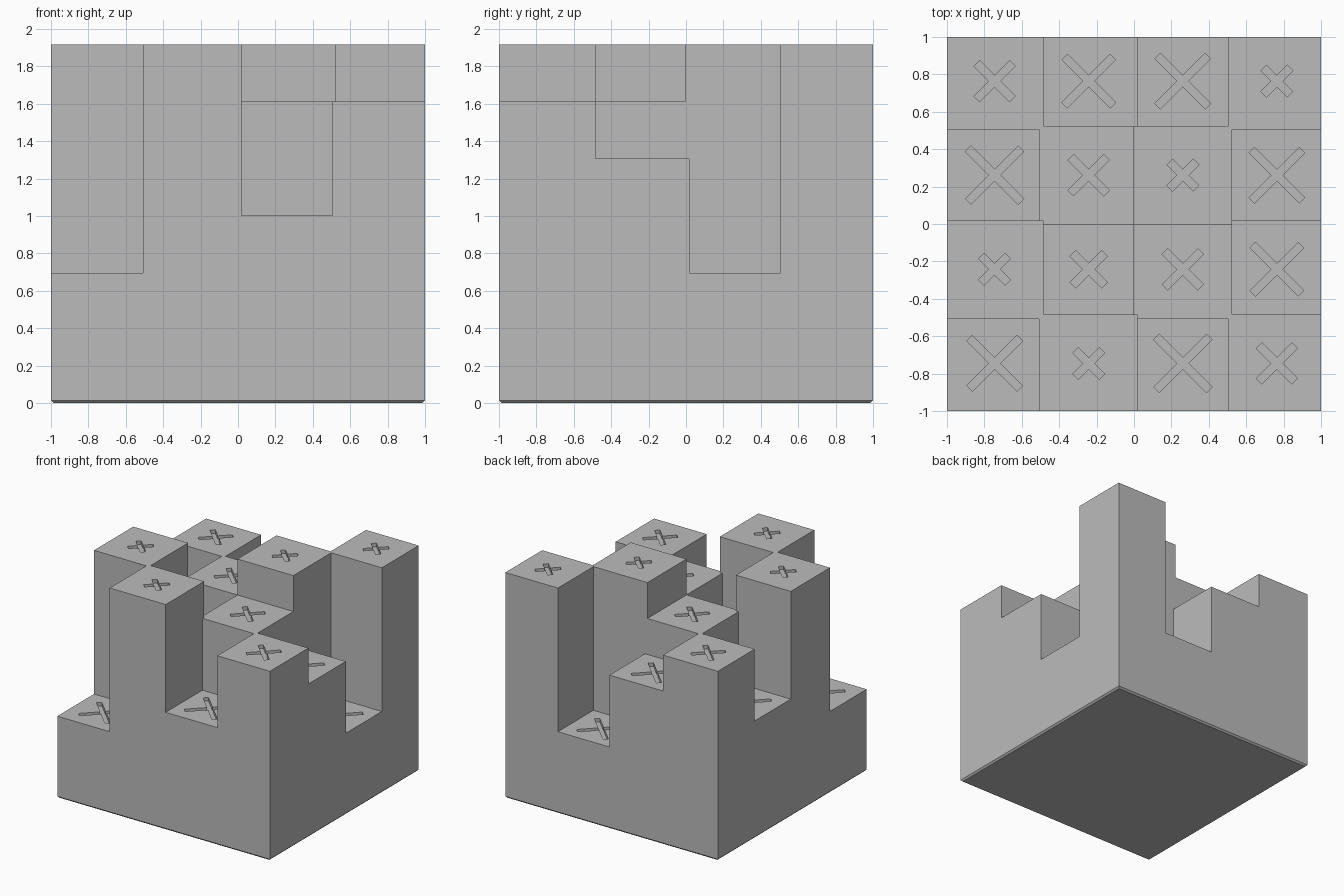
import bpy, math
from mathutils import Matrix, Vector

if "Cube" in bpy.data.objects:
    bpy.data.objects.remove(bpy.data.objects["Cube"])

# Column levels, rows from front to back, columns from left to right
LEVELS = [(2, 6, 3, 5),
          (6, 1, 5, 4),
          (3, 5, 6, 2),
          (5, 4, 2, 6)]
SPANS = [(-1, -.483), (-.507, .02), (-.003, .523), (.505, 1)]   # slightly overlapping cells
CENTRES = [-.745, -.242, .261, .764]                            # groove centres
ARM = {1: .24, 2: .38, 3: .40, 4: .365, 5: .27, 6: .20}         # cross arm length per level
WIDTH, DEPTH, CHAMFER = .042, .03, .014

grey = bpy.data.materials.new("grey")
grey.diffuse_color = (.5, .5, .5, 1)
grey.use_nodes = True
grey.node_tree.nodes["Principled BSDF"].inputs["Base Color"].default_value = grey.diffuse_color


def height(level):
    return .085 + .3055 * level


def box(name, lo, hi, collection, turn=0):
    lo, hi = Vector(lo), Vector(hi)
    bpy.ops.mesh.primitive_cube_add(size=1)
    ob = bpy.context.object
    ob.name = name
    ob.data.transform(Matrix.Translation((lo + hi) / 2) @ Matrix.Rotation(turn, 4, 'Z')
                      @ Matrix.Diagonal((*(hi - lo), 1)))
    for c in list(ob.users_collection):
        c.objects.unlink(ob)
    collection.objects.link(ob)
    ob.data.materials.append(grey)
    return ob


def boolean(ob, operation, collection):
    m = ob.modifiers.new(operation.lower(), 'BOOLEAN')
    m.operation, m.solver = operation, 'EXACT'
    m.operand_type, m.collection = 'COLLECTION', collection
    bpy.context.view_layer.objects.active = ob
    bpy.ops.object.modifier_apply(modifier=m.name)
    for o in list(collection.objects):
        bpy.data.objects.remove(o, do_unlink=True)
    bpy.data.collections.remove(collection)


scene = bpy.context.scene.collection
columns = bpy.data.collections.new("columns")
grooves = bpy.data.collections.new("grooves")
scene.children.link(columns)
scene.children.link(grooves)

# Base slab with a chamfered bottom edge
block = box("stepped_block", (-1, -1, 0), (1, 1, .2), scene)
for v in block.data.vertices:
    if v.co.z < .1:
        v.co.x *= 1 - CHAMFER
        v.co.y *= 1 - CHAMFER
        v.co.z = 0
foot = box("foot_body", (-1, -1, CHAMFER), (1, 1, .25), columns)
for v in block.data.vertices:
    if v.co.z > .1:
        v.co.z = CHAMFER

# Square columns and the engraved crosses on their tops
for r, row in enumerate(LEVELS):
    for c, level in enumerate(row):
        (x0, x1), (y0, y1), h = SPANS[c], SPANS[r], height(level)
        box("column", (x0, y0, .1), (x1, y1, h), columns)
        x, y, a, w = CENTRES[c], CENTRES[r], ARM[level] / 2, WIDTH / 2
        for turn in (math.pi / 4, -math.pi / 4):
            box("groove", (x - a, y - w, h - DEPTH), (x + a, y + w, h + .02), grooves, turn)

boolean(block, 'UNION', columns)
boolean(block, 'DIFFERENCE', grooves)
block.data.materials.clear()
block.data.materials.append(grey)
for p in block.data.polygons:
    p.material_index = 0
